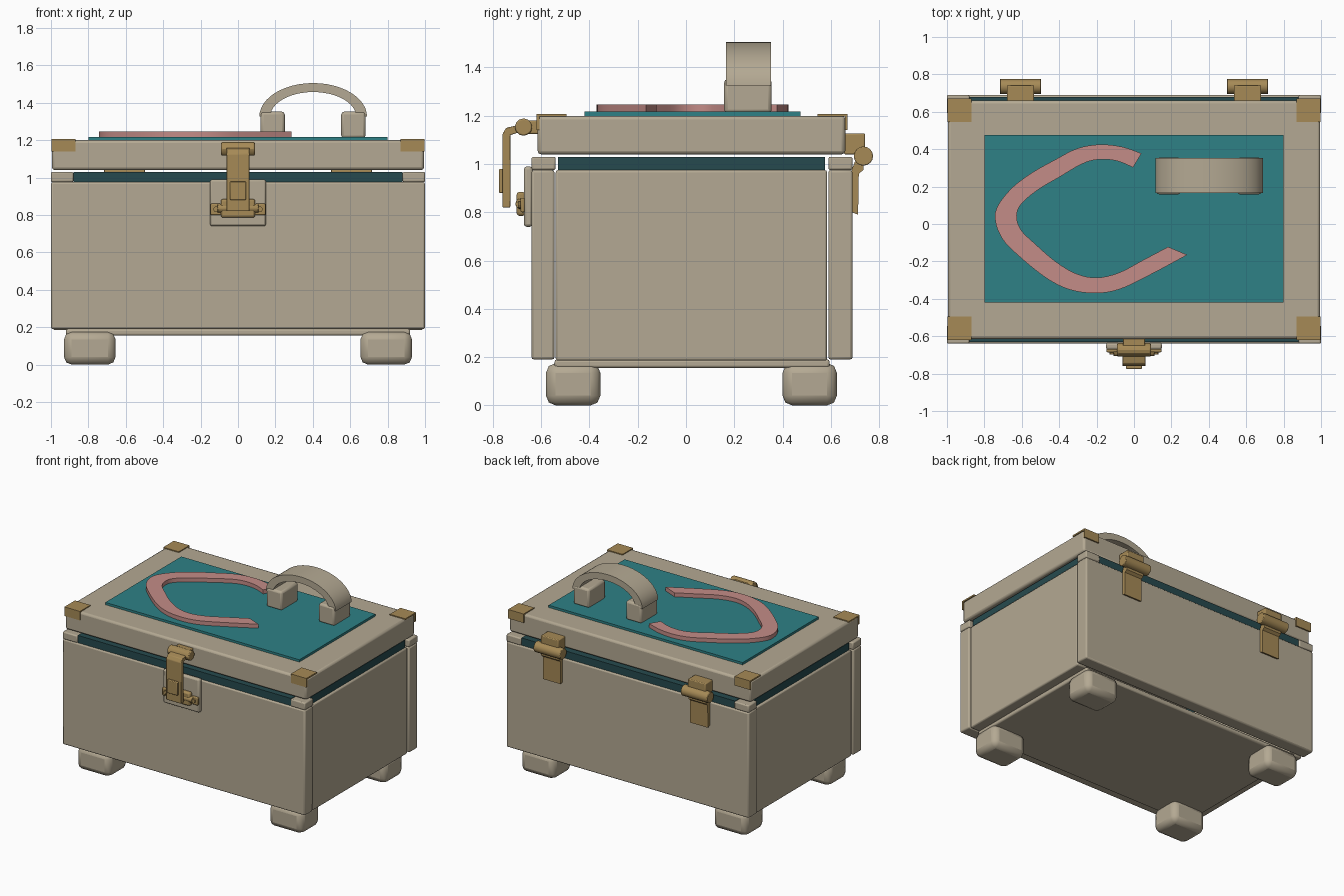
import bpy, bmesh, math
from mathutils import Vector

if "Cube" in bpy.data.objects:
    bpy.data.objects.remove(bpy.data.objects["Cube"])


def material(name, rgb):
    m = bpy.data.materials.new(name)
    lin = [(c / 255 / 12.92) if c < 11 else ((c / 255 + 0.055) / 1.055) ** 2.4 for c in rgb]
    m.diffuse_color = (*lin, 1)
    m.use_nodes = True
    m.node_tree.nodes["Principled BSDF"].inputs["Base Color"].default_value = m.diffuse_color
    return m


TAN = material("tan wood", (180, 169, 147))
GOLD = material("aged brass", (166, 138, 86))
TEAL = material("teal panel", (46, 129, 134))
DARK = material("dark teal lining", (38, 74, 78))
PINK = material("dusty pink", (196, 140, 135))


def finish(name, bm, mat, bevel=0.0, segments=2):
    bmesh.ops.recalc_face_normals(bm, faces=bm.faces)
    me = bpy.data.meshes.new(name)
    bm.to_mesh(me)
    bm.free()
    me.materials.append(mat)
    ob = bpy.data.objects.new(name, me)
    bpy.context.collection.objects.link(ob)
    if bevel:
        mod = ob.modifiers.new("bevel", 'BEVEL')
        mod.width, mod.segments = bevel, segments
    bpy.ops.object.select_all(action='DESELECT')
    bpy.context.view_layer.objects.active = ob
    ob.select_set(True)
    bpy.ops.object.shade_smooth_by_angle(angle=math.radians(30))
    return ob


def box(name, x, y, z, mat, bevel=0.0, segments=2):
    bm = bmesh.new()
    bmesh.ops.create_cube(bm, size=1)
    for v in bm.verts:
        v.co = [r[0] + (c + 0.5) * (r[1] - r[0]) for c, r in zip(v.co, (x, y, z))]
    return finish(name, bm, mat, bevel, segments)


def prism(name, pts, axis, lo, hi, mat, bevel=0.0):
    """Extrude a 2D outline along x (points are y,z), y (x,z) or z (x,y)."""
    bm = bmesh.new()

    def place(p, d):
        c = list(p)
        c.insert(axis, d)
        return bm.verts.new(c)
    a = [place(p, lo) for p in pts]
    b = [place(p, hi) for p in pts]
    bm.faces.new(a)
    bm.faces.new(b[::-1])
    for i in range(len(pts)):
        j = (i + 1) % len(pts)
        bm.faces.new((a[i], b[i], b[j], a[j]))
    return finish(name, bm, mat, bevel)


def circle(cy, cz, r, n):
    return [(cy + r * math.cos(2 * math.pi * i / n), cz + r * math.sin(2 * math.pi * i / n))
            for i in range(n)]


# chest walls and floor
box("front_wall", (-1, 1), (-0.64, -0.545), (0.19, 0.975), TAN, 0.01)
box("back_wall", (-1, 1), (0.59, 0.69), (0.19, 0.975), TAN, 0.01)
box("floor", (-0.92, 0.92), (-0.545, 0.595), (0.155, 0.19), TAN, 0.01)
for s, side in ((-1, "left"), (1, "right")):
    box(side + "_wall", sorted((s * 0.9, s * 0.99)), (-0.54, 0.585), (0.185, 0.975), TAN, 0.01)
    box(side + "_lining", sorted((s * 0.9, s * 0.975)), (-0.53, 0.575), (0.97, 1.03), DARK)

# lining strips on the front and back rims
box("front_lining", (-0.88, 0.88), (-0.63, -0.55), (0.97, 1.03), DARK)
box("back_lining", (-0.88, 0.88), (0.6, 0.68), (0.97, 1.03), DARK)

# rim corner blocks, feet and lid corner brackets
for sx in (-1, 1):
    for y0, y1, f0, f1 in ((-0.64, -0.54, -0.58, -0.355), (0.59, 0.69, 0.40, 0.625)):
        box("rim_corner", sorted((sx * 0.88, sx)), (y0, y1), (0.975, 1.03), TAN, 0.008)
        box("foot", sorted((sx * 0.655, sx * 0.93)), (f0, f1), (0, 0.175), TAN, 0.04, 2)
    for edge, d in ((-0.62, 1), (0.67, -1)):
        bracket = [(edge, 1.14), (edge, 1.207), (edge + d * 0.125, 1.207),
                   (edge + d * 0.125, 1.196), (edge + d * 0.012, 1.196), (edge + d * 0.012, 1.14)]
        prism("corner_bracket", bracket, 0, *sorted((sx * 0.87, sx * 0.998)), GOLD)

# lid with inlaid panel
box("lid", (-0.995, 0.995), (-0.615, 0.66), (1.04, 1.2), TAN, 0.015)
box("lid_panel", (-0.8, 0.8), (-0.42, 0.475), (1.195, 1.217), TEAL)

# open loop ornament: outer and inner edge at each station
stations = [((0.04, 0.377), (-0.005, 0.302)), ((-0.06, 0.412), (-0.09, 0.337)),
            ((-0.18, 0.425), (-0.19, 0.345)), ((-0.30, 0.405), (-0.28, 0.32)),
            ((-0.42, 0.345), (-0.40, 0.25)), ((-0.56, 0.265), (-0.51, 0.185)),
            ((-0.67, 0.175), (-0.60, 0.11)), ((-0.742, 0.06), (-0.627, 0.045)),
            ((-0.71, -0.07), (-0.605, -0.03)), ((-0.60, -0.185), (-0.53, -0.105)),
            ((-0.46, -0.295), (-0.42, -0.20)), ((-0.34, -0.352), (-0.31, -0.265)),
            ((-0.21, -0.37), (-0.20, -0.287)), ((-0.08, -0.35), (-0.08, -0.26)),
            ((0.08, -0.275), (0.05, -0.192)), ((0.285, -0.165), (0.182, -0.122))]


def smooth(pts, n=4):
    pts = [Vector(p) for p in pts]
    out = []
    for i in range(len(pts) - 1):
        p0, p1, p2 = pts[max(i - 1, 0)], pts[i], pts[i + 1]
        p3 = pts[min(i + 2, len(pts) - 1)]
        for k in range(n):
            t = k / n
            out.append(0.5 * (2 * p1 + (p2 - p0) * t + (2 * p0 - 5 * p1 + 4 * p2 - p3) * t * t
                              + (3 * p1 - p0 - 3 * p2 + p3) * t ** 3))
    return out + [pts[-1]]


outline = smooth([s[0] for s in stations]) + smooth([s[1] for s in stations])[::-1]
prism("loop_ornament", outline, 2, 1.212, 1.247, PINK)

# carrying handle
arc = [math.pi * i / 24 for i in range(25)]
arch = [(0.402 + 0.288 * math.cos(a), 1.325 + 0.18 * math.sin(a)) for a in arc]
arch += [(0.402 + 0.23 * math.cos(a), 1.325 + 0.132 * math.sin(a)) for a in arc[::-1]]
prism("handle_arch", arch, 1, 0.165, 0.352, TAN)
for x in (0.12, 0.552):
    box("handle_post", (x, x + 0.13), (0.158, 0.355), (1.21, 1.352), TAN, 0.015)

# back hinges
for cx in (-0.607, 0.607):
    prism("hinge_barrel", circle(0.735, 1.033, 0.04, 16), 0, cx - 0.11, cx + 0.11, GOLD, 0.004)
    leaf = (cx - 0.073, cx + 0.073)
    box("hinge_upper_leaf", leaf, (0.655, 0.742), (1.04, 1.127), GOLD, 0.006)
    prism("hinge_lower_leaf", [(0.688, 0.80), (0.713, 0.79), (0.716, 0.96), (0.735, 0.975),
                               (0.735, 1.01), (0.7, 1.01), (0.688, 0.98)], 0, *leaf, GOLD)

# front latch
box("latch_plate", (-0.15, 0.15), (-0.672, -0.635), (0.74, 0.99), TAN, 0.012)
box("latch_catch", (-0.092, 0.092), (-0.702, -0.665), (0.785, 0.885), GOLD, 0.012)
prism("latch_pin", circle(-0.685, 0.835, 0.022, 12), 0, -0.11, 0.11, GOLD, 0.004)
for s in (-1, 1):
    box("catch_ear", sorted((s * 0.09, s * 0.148)), (-0.686, -0.668), (0.8, 0.86), GOLD, 0.006)
    prism("catch_screw", circle(s * 0.117, 0.83, 0.015, 10), 1, -0.697, -0.68, GOLD)
prism("latch_barrel", circle(-0.673, 1.153, 0.036, 12), 0, -0.09, 0.09, GOLD, 0.006)
box("latch_mount", (-0.06, 0.06), (-0.665, -0.61), (1.125, 1.18), GOLD, 0.005)
prism("latch_strap", [(-0.76, 0.82), (-0.76, 1.125), (-0.745, 1.15), (-0.68, 1.165),
                      (-0.68, 1.135), (-0.728, 1.12), (-0.728, 0.82)], 0, -0.062, 0.062, GOLD, 0.004)
box("latch_tab", (-0.042, 0.042), (-0.775, -0.755), (0.88, 0.98), GOLD, 0.005)
